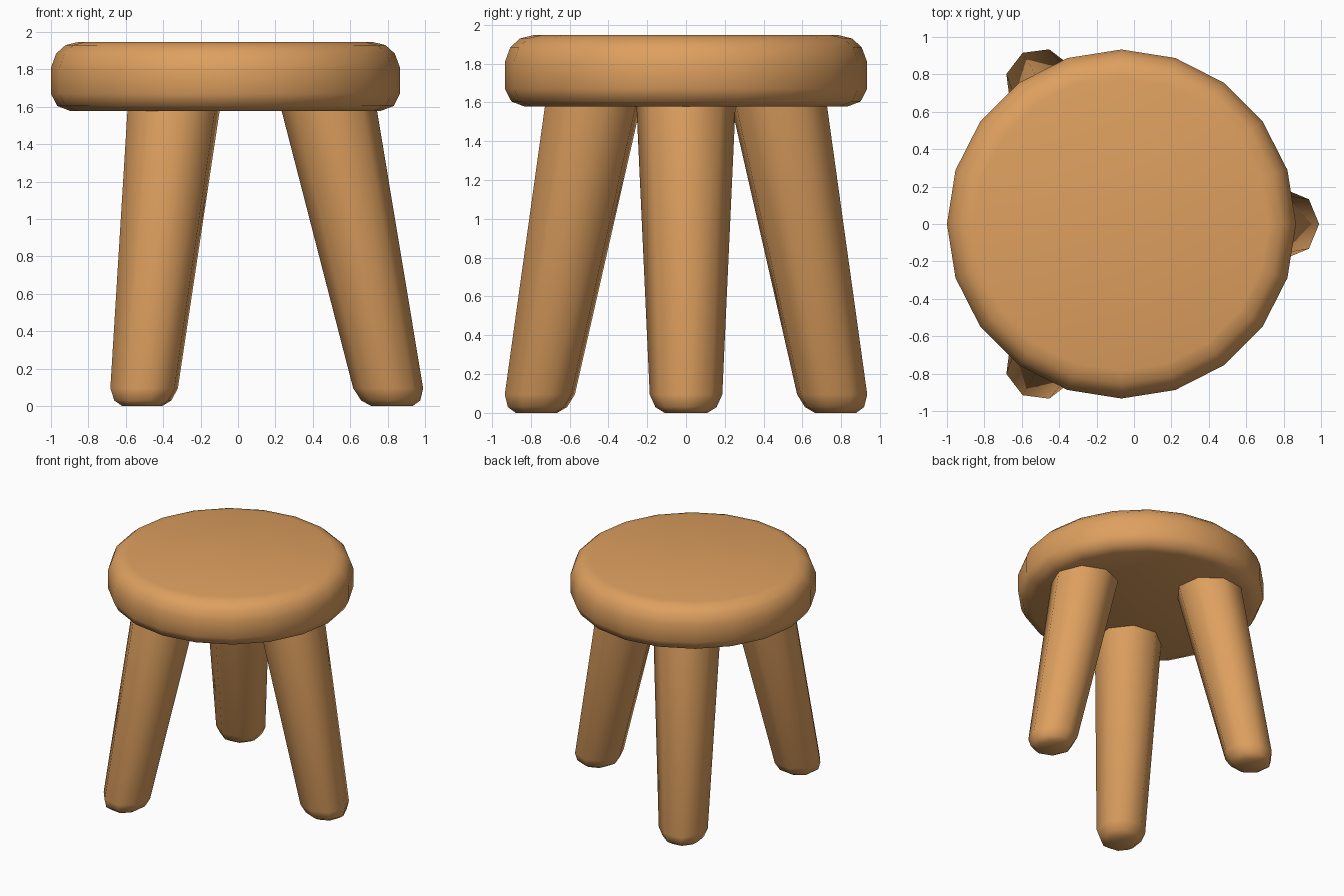
import bpy, bmesh, math

if "Cube" in bpy.data.objects:
    bpy.data.objects.remove(bpy.data.objects["Cube"])

wood = bpy.data.materials.new("warm wood")
wood.diffuse_color = (0.73, 0.35, 0.115, 1)
wood.use_nodes = True
wood.node_tree.nodes["Principled BSDF"].inputs["Base Color"].default_value = wood.diffuse_color


def lathe(name, sections, sides, turn=0.0):
    """Stack horizontal rings given as (centre x, centre y, z, radius) and cap both ends."""
    bm = bmesh.new()
    rings = []
    for cx, cy, z, r in sections:
        ring = []
        for i in range(sides):
            a = turn + 2 * math.pi * i / sides
            ring.append(bm.verts.new((cx + r * math.cos(a), cy + r * math.sin(a), z)))
        rings.append(ring)
    for low, high in zip(rings, rings[1:]):
        for i in range(sides):
            j = (i + 1) % sides
            bm.faces.new((low[i], low[j], high[j], high[i]))
    bm.faces.new(rings[0][::-1])
    bm.faces.new(rings[-1])
    mesh = bpy.data.meshes.new(name)
    bm.to_mesh(mesh)
    bm.free()
    obj = bpy.data.objects.new(name, mesh)
    bpy.context.collection.objects.link(obj)
    mesh.materials.append(wood)
    bpy.ops.object.select_all(action='DESELECT')
    obj.select_set(True)
    bpy.context.view_layer.objects.active = obj
    bpy.ops.object.shade_smooth_by_angle(angle=math.radians(60))
    return obj


CX = -0.067  # axis of the stool

# Seat: round slab with rounded rims
seat_profile = [(1.578, 0.83), (1.605, 0.90), (1.67, 0.933), (1.81, 0.933),
                (1.885, 0.905), (1.93, 0.855), (1.947, 0.785)]
lathe("seat", [(CX, 0, z, r) for z, r in seat_profile], 20)

# Legs: splayed, tapered octagons with rounded feet
leg_profile = [(0.0, 0.11), (0.03, 0.158), (0.095, 0.187), (1.62, 0.257)]
for k, name in enumerate(("right_leg", "back_left_leg", "front_left_leg")):
    a = k * 2 * math.pi / 3
    sections = []
    for z, r in leg_profile:
        d = 0.89 - 0.212 * z  # distance from the axis shrinks upwards
        sections.append((CX + d * math.cos(a), d * math.sin(a), z, r))
    lathe(name, sections, 8, a)
